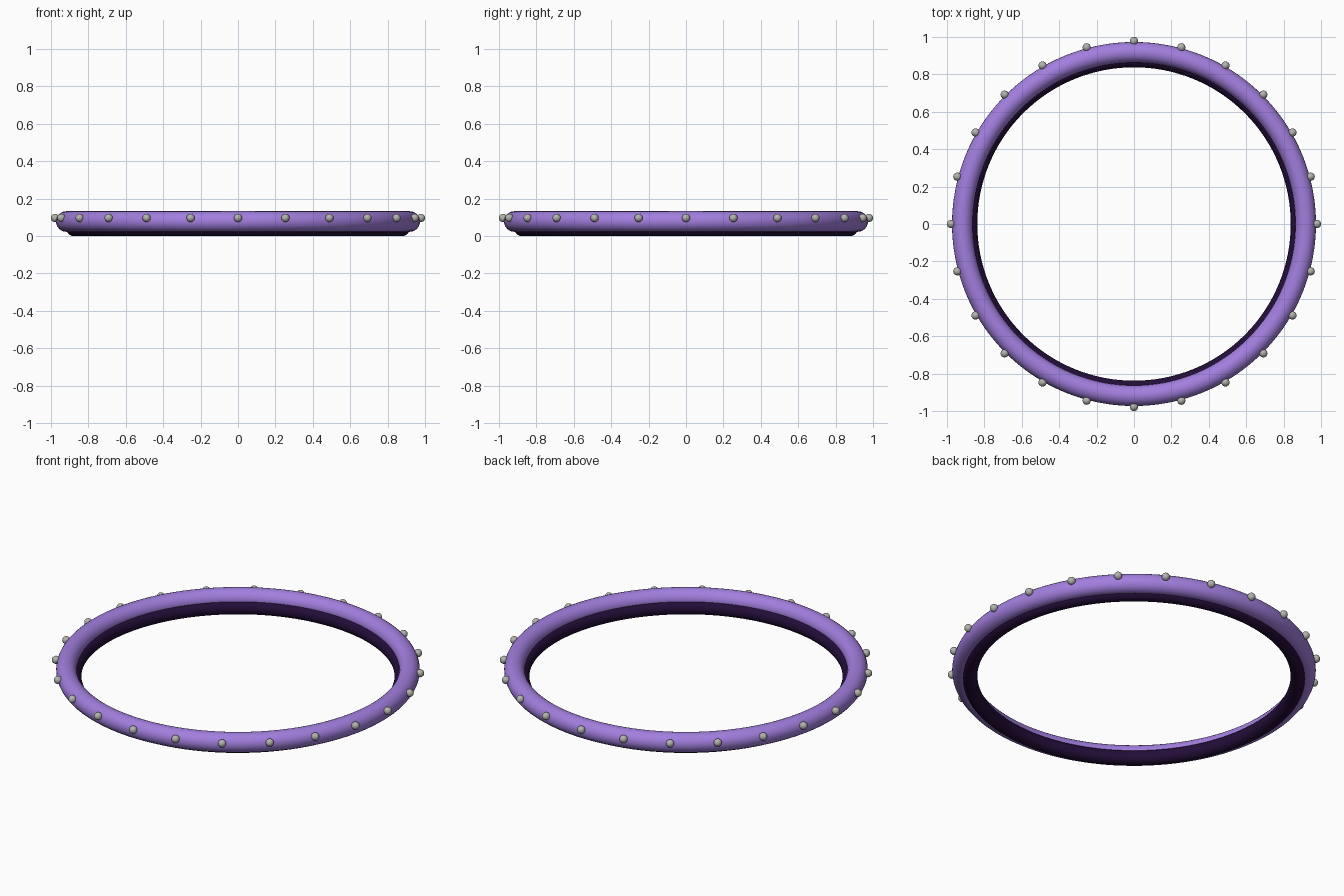
import bpy, math

if "Cube" in bpy.data.objects:
    bpy.data.objects.remove(bpy.data.objects["Cube"])


def mat(name, rgb):
    m = bpy.data.materials.new(name)
    m.diffuse_color = (*rgb, 1)
    m.use_nodes = True
    m.node_tree.nodes["Principled BSDF"].inputs["Base Color"].default_value = m.diffuse_color
    return m


lilac = mat("lilac", (0.36, 0.21, 0.73))
dark = mat("dark violet", (0.017, 0.004, 0.04))
metal = mat("grey metal", (0.45, 0.45, 0.43))


def finish(name, material):
    o = bpy.context.object
    o.name = name
    o.data.materials.append(material)
    bpy.ops.object.shade_smooth()
    return o


def ring(name, major, minor, z, material):
    bpy.ops.mesh.primitive_torus_add(major_radius=major, minor_radius=minor, location=(0, 0, z),
                                     major_segments=128, minor_segments=24)
    return finish(name, material)


# padded outer rim and the darker inner grip ring
ring("outer_rim", 0.918, 0.055, 0.078, lilac)
ring("inner_ring", 0.878, 0.04, 0.04, dark)

# small round studs around the outside
for i in range(24):
    a = i * math.tau / 24
    bpy.ops.mesh.primitive_uv_sphere_add(segments=16, ring_count=10, radius=0.022,
                                         location=(0.978 * math.cos(a), 0.978 * math.sin(a), 0.097))
    finish(f"stud_{i + 1}", metal)
